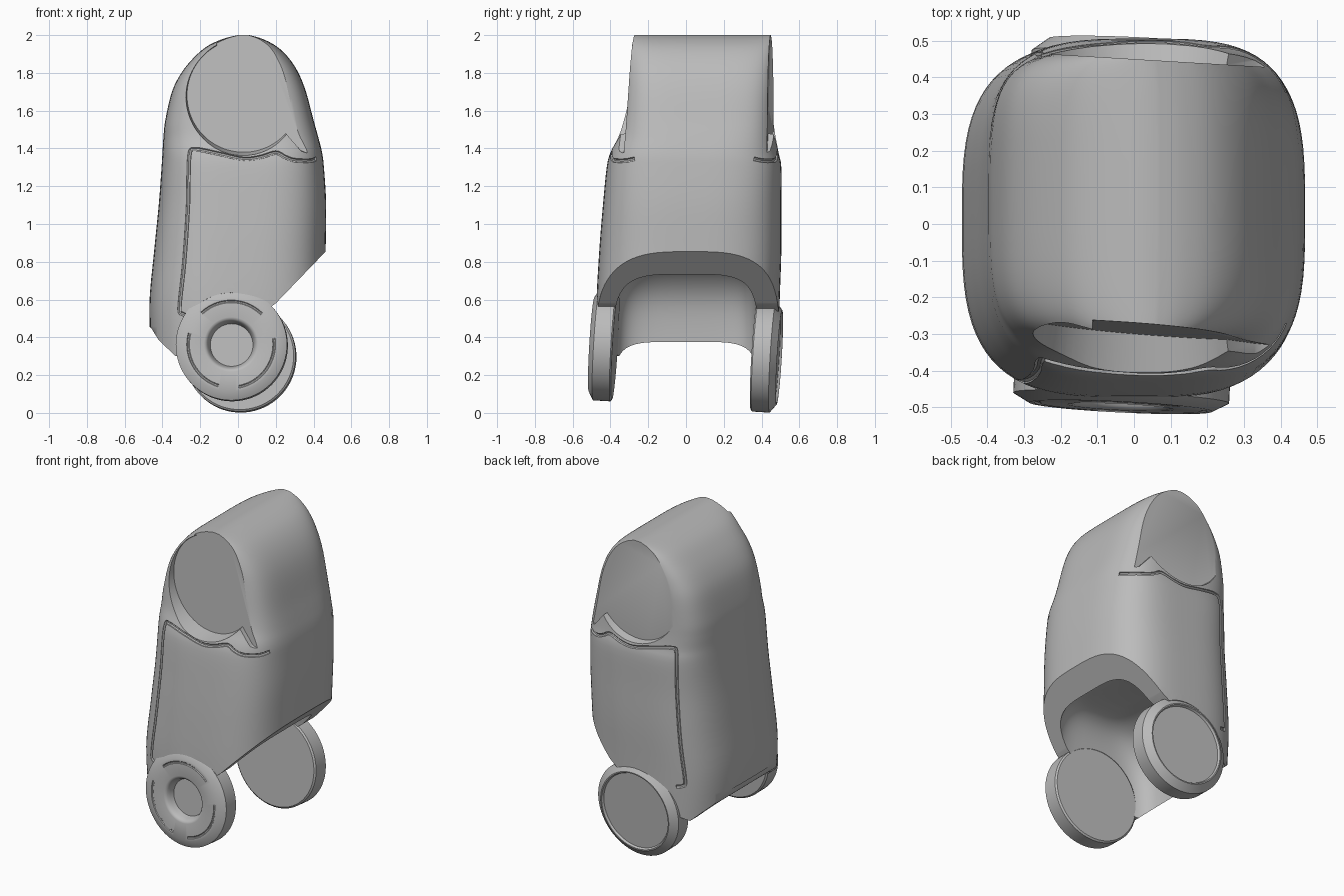
import bpy, bmesh, math
from mathutils import Vector

cube = bpy.data.objects.get("Cube")
if cube:
    bpy.data.objects.remove(cube, do_unlink=True)

grey = bpy.data.materials.new("plain grey")
grey.use_nodes = True
COLOUR = (0.5, 0.5, 0.5, 1)
grey.diffuse_color = COLOUR
grey.node_tree.nodes["Principled BSDF"].inputs["Base Color"].default_value = COLOUR


def add_object(name, bm):
    bmesh.ops.recalc_face_normals(bm, faces=bm.faces)
    mesh = bpy.data.meshes.new(name)
    bm.to_mesh(mesh)
    bm.free()
    obj = bpy.data.objects.new(name, mesh)
    bpy.context.collection.objects.link(obj)
    mesh.materials.append(grey)
    return obj


def loft(name, rings):
    """Skin a stack of closed rings and cap both ends."""
    bm = bmesh.new()
    rows = [[bm.verts.new(p) for p in ring] for ring in rings]
    for low, high in zip(rows, rows[1:]):
        for i in range(len(low)):
            j = (i + 1) % len(low)
            bm.faces.new((low[i], low[j], high[j], high[i]))
    bm.faces.new(rows[0])
    bm.faces.new(rows[-1])
    return add_object(name, bm)


def tube(name, points, radius, sides=8):
    """Round rod along a path, carried without twist, used to carve grooves."""
    pts = [Vector(p) for p in points]
    u = (pts[1] - pts[0]).orthogonal()
    rings = []
    for i, p in enumerate(pts):
        way = (pts[min(i + 1, len(pts) - 1)] - pts[max(i - 1, 0)]).normalized()
        u = (u - way * u.dot(way)).normalized()
        v = way.cross(u)
        turn = [math.tau * (k + 0.3) / sides for k in range(sides)]
        rings.append([p + radius * (u * math.cos(t) + v * math.sin(t)) for t in turn])
    return loft(name, rings)


def carve(obj, cutter):
    """Subtract the cutter, trying a second solver if the first gives nothing."""
    cutter.hide_render = True
    mod = obj.modifiers.new("carve", 'BOOLEAN')
    mod.operation = 'DIFFERENCE'
    mod.object = cutter
    for solver in ('EXACT', 'MANIFOLD'):
        mod.solver = solver
        bpy.context.view_layer.update()
        view = bpy.context.evaluated_depsgraph_get()
        mesh = bpy.data.meshes.new_from_object(obj.evaluated_get(view))
        if len(mesh.polygons) > 20:
            obj.data = mesh
            break
    obj.modifiers.clear()
    bpy.data.objects.remove(cutter, do_unlink=True)


def smooth(obj, angle):
    bpy.ops.object.select_all(action='DESELECT')
    obj.select_set(True)
    bpy.context.view_layer.objects.active = obj
    bpy.ops.object.shade_smooth_by_angle(angle=math.radians(angle))


def spline(points, steps):
    """Smooth curve through points of any dimension."""
    out = []
    for i in range(len(points) - 1):
        a, b = points[max(i - 1, 0)], points[i]
        c, d = points[i + 1], points[min(i + 2, len(points) - 1)]
        for s in range(steps):
            t = s / steps
            out.append(tuple(
                q + t * ((r - p) / 2 + t * (p - 2.5 * q + 2 * r - w / 2
                         + t * (1.5 * (q - r) + (w - p) / 2)))
                for p, q, r, w in zip(a, b, c, d)))
    return out + [tuple(points[-1])]


def ring(section, count=80):
    """Rounded box outline: height, left, right, front, back, squareness."""
    z, x0, x1, y0, y1, power = section
    pts = []
    for k in range(count):
        t = math.tau * (k + 0.5) / count
        c, s = math.cos(t), math.sin(t)
        e = 2 / power
        pts.append(((x0 + x1) / 2 + (x1 - x0) / 2 * math.copysign(abs(c) ** e, c),
                    (y0 + y1) / 2 + (y1 - y0) / 2 * math.copysign(abs(s) ** e, s), z))
    return pts


# Body shell, lofted upward to the arched top
SECTIONS = spline([
    (0.2, -.45, .46, -.47, .49, 3.2), (0.55, -.47, .46, -.475, .495, 3.2),
    (0.85, -.445, .464, -.46, .505, 3.2), (1.1, -.42, .467, -.44, .505, 3.3),
    (1.3, -.405, .455, -.42, .505, 3.5), (1.38, -.40, .445, -.40, .49, 3.7),
    (1.46, -.395, .425, -.365, .48, 4), (1.55, -.385, .40, -.345, .475, 4.3),
    (1.7, -.35, .36, -.33, .475, 4.5), (1.8, -.30, .32, -.325, .475, 4.5),
    (1.88, -.235, .268, -.32, .475, 4.5), (1.94, -.165, .205, -.32, .475, 4.5),
    (1.98, -.08, .13, -.32, .475, 4.5), (2.0, 0, .06, -.32, .475, 4.5)], 4)
body = loft("body_shell", [ring(s) for s in SECTIONS])


def surface_y(x, z, side):
    """Depth of the shell skin at a given width and height."""
    low, high = next((a, b) for a, b in zip(SECTIONS, SECTIONS[1:]) if b[0] >= z)
    t = (z - low[0]) / (high[0] - low[0])
    x0, x1, y0, y1, power = (a + t * (b - a) for a, b in zip(low[1:], high[1:]))
    u = min(abs(x - (x0 + x1) / 2) / ((x1 - x0) / 2), 0.99)
    return (y0 + y1) / 2 + side * (y1 - y0) / 2 * (1 - u ** power) ** (1 / power)


# Slanted bottom trim
trim = [(.6, .995), (.46, .85), (.2, .58), (0, .43), (-.33, .3), (-.42, .385),
        (-.46, .45), (-.7, .5), (-.7, 0), (.6, 0)]
carve(body, loft("bottom_trim", [[(x, y, z) for x, z in trim] for y in (-.8, .8)]))

# Hollow between the side walls
hollow = spline([(0.1, -.41, .37, -.38, .38, 5), (0.4, -.41, .37, -.38, .38, 5),
                 (0.6, -.38, .37, -.37, .37, 4.5), (0.73, -.29, .35, -.33, .34, 4),
                 (0.8, -.16, .28, -.25, .26, 4), (0.82, -.04, .18, -.12, .13, 4)], 5)
carve(body, loft("hollow", [ring(s) for s in hollow]))

# Round side recesses with a notch, and panel grooves, on both faces
outline = [(.03 + .3 * math.cos(math.radians(a)), 1.68 + .3 * math.sin(math.radians(a)))
           for a in range(118, 322, 4)]
outline += [(.33, 1.39), (.36, 1.378), (.6, 1.378), (.6, 2.3), (-.2, 2.3)]
panel_edge = spline([(-.26, .515), (-.295, .525), (-.31, .56), (-.285, .8), (-.265, 1.1),
                     (-.258, 1.36), (-.225, 1.395), (-.1, 1.372), (.03, 1.345),
                     (.12, 1.355), (.2, 1.378), (.25, 1.355), (.3, 1.338), (.38, 1.335),
                     (.415, 1.345)], 5)
for side, depth, turn, lean in ((-1, -.284, -.08, .05), (1, .45, -.06, 0)):
    near = [(x, depth + turn * x + lean * (z - 1.7), z) for x, z in outline]
    far = [(.03 + (x - .03) * 1.25, side * .75, 1.68 + (z - 1.68) * 1.25)
           for x, z in outline]
    carve(body, loft("recess", [near, far]))
    path = [(x, surface_y(x, z, side), z) for x, z in panel_edge]
    carve(body, tube("panel_groove", path, .011))


# Wheels, turned around a slightly tilted axle and seated in the body
def lathe(name, profile, count=72):
    return loft(name, [[(r * math.cos(math.tau * k / count),
                         r * math.sin(math.tau * k / count), h)
                        for k in range(count)] for r, h in profile])


def place(obj, centre, side):
    """Local x stays near world x, local z points outward."""
    out = Vector((.05, 1, -.06)).normalized() * side
    across = Vector((1, 0, 0))
    across = (across - across.dot(out) * out).normalized()
    up = out.cross(across)
    for v in obj.data.vertices:
        v.co = Vector(centre) + v.co.x * across + v.co.y * up + v.co.z * out
    return obj


def wheel(name, centre, side, profile, slots):
    carve(body, place(lathe("seat", [(.275, .03), (.275, .4)]), centre, side))
    obj = lathe(name, profile)
    for start in slots:
        arc = [math.radians(start + 4 * k) for k in range(23)]
        carve(obj, tube("slot", [(.228 * math.cos(a), .228 * math.sin(a), .127)
                                 for a in arc], .008))
    smooth(place(obj, centre, side), 32)


rim = [(.285, 0), (.295, .008), (.295, .1)]
dish = [(.25, .125), (.145, .125), (.135, .122), (.127, .113), (.12, .095), (.113, .07)]
cap = [(.25, .135), (.243, .135), (.236, .122)]
wheel("front_wheel", (-.03, -.375, .355), -1, rim + dish, (45, 165, 280))
wheel("back_wheel", (.01, .36, .302), 1, rim + cap, ())
smooth(body, 32)
